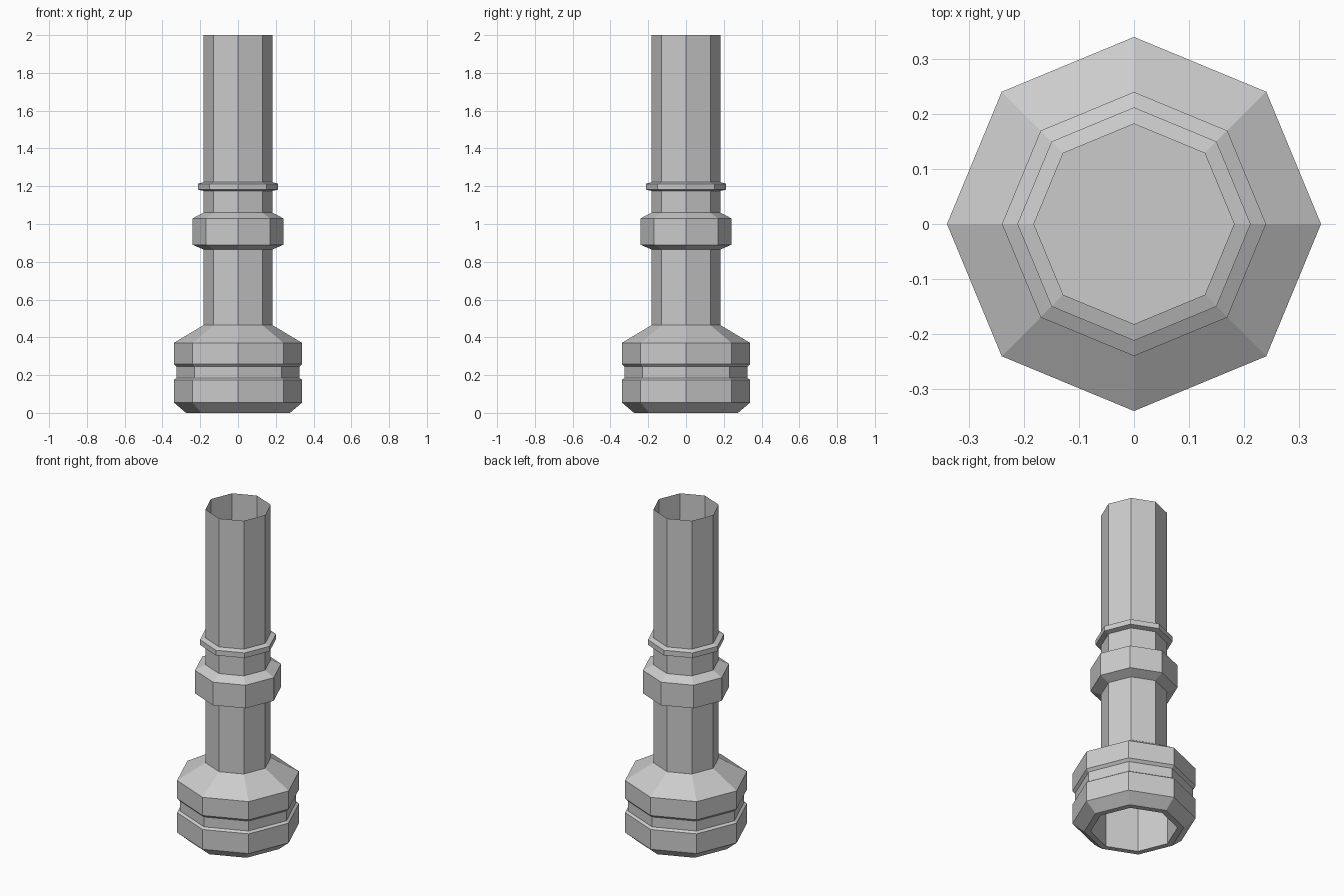
import bpy, bmesh
from math import cos, sin, pi

if "Cube" in bpy.data.objects:
    bpy.data.objects.remove(bpy.data.objects["Cube"])

SIDES = 8


def lathe(name, profile, cap_end=False):
    """Spin an (r, z) profile into a flat-faced octagonal shell."""
    bm = bmesh.new()
    rings = [[bm.verts.new((r * cos(2 * pi * i / SIDES), r * sin(2 * pi * i / SIDES), z))
              for i in range(SIDES)] for r, z in profile]
    for a, b in zip(rings, rings[1:]):
        for i in range(SIDES):
            j = (i + 1) % SIDES
            bm.faces.new((a[i], a[j], b[j], b[i]))
    if cap_end:
        bm.faces.new(rings[-1])
    mesh = bpy.data.meshes.new(name)
    bm.to_mesh(mesh)
    bm.free()
    obj = bpy.data.objects.new(name, mesh)
    bpy.context.collection.objects.link(obj)
    return obj


R = 0.182  # tube radius

# Grooved base with chamfered foot and sloping shoulder
lathe("base", [(0.275, 0), (0.34, 0.055), (0.34, 0.175), (0.325, 0.185), (0.325, 0.245),
               (0.34, 0.26), (0.34, 0.37), (R, 0.465)])

# Hollow socket under the base, closed at its inner end
lathe("base_socket", [(0.24, 0), (0.24, 0.3)][::-1])
lathe("base_rim", [(0.24, 0), (0.275, 0)])
lathe("socket_end", [(0.24, 0.3)], cap_end=True)

# Open-topped tube with wide collar and thin ring
lathe("tube", [(R, 0.465), (R, 0.865), (0.24, 0.89), (0.24, 1.03), (R, 1.06), (R, 1.175),
               (0.212, 1.182), (0.212, 1.213), (R, 1.222), (R, 2.0)])
